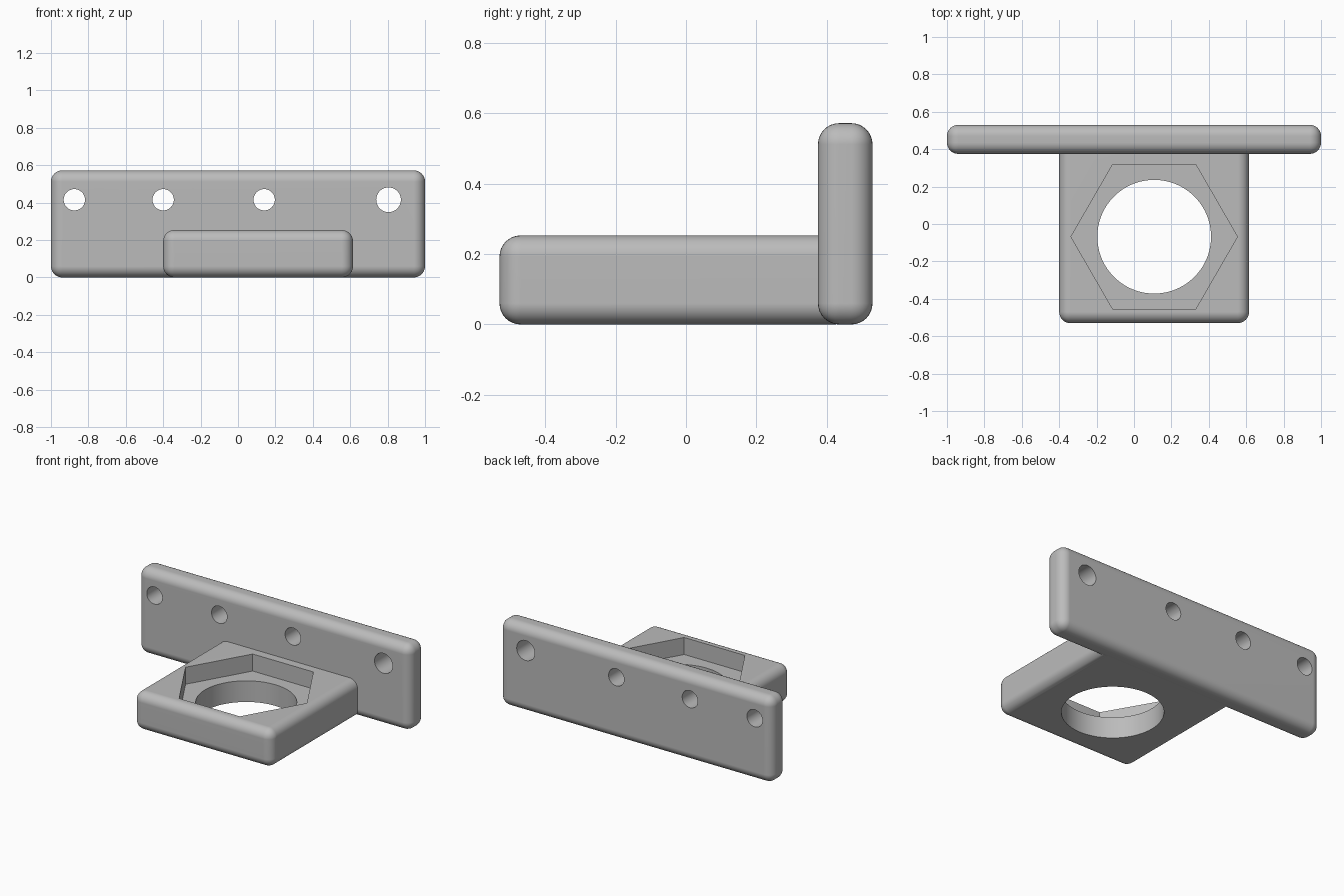
import bpy
import math

cube = bpy.data.objects.get("Cube")
if cube:
    bpy.data.objects.remove(cube, do_unlink=True)

# Single plain grey
grey = bpy.data.materials.new("plain_grey")
grey.use_nodes = True
colour = (0.5, 0.5, 0.5, 1)
grey.diffuse_color = colour
grey.node_tree.nodes["Principled BSDF"].inputs["Base Color"].default_value = colour


def apply_modifier(obj, name):
    bpy.ops.object.select_all(action="DESELECT")
    obj.select_set(True)
    bpy.context.view_layer.objects.active = obj
    bpy.ops.object.modifier_apply(modifier=name)


def rounded_box(name, low, high, radius=0.06):
    centre = [(a + b) / 2 for a, b in zip(low, high)]
    bpy.ops.mesh.primitive_cube_add(size=1, location=centre)
    obj = bpy.context.object
    obj.name = name
    obj.scale = [b - a for a, b in zip(low, high)]
    bpy.ops.object.transform_apply(location=True, rotation=True, scale=True)
    bevel = obj.modifiers.new("Bevel", "BEVEL")
    bevel.width = radius
    bevel.segments = 8
    apply_modifier(obj, "Bevel")
    obj.data.materials.append(grey)
    return obj


def combine(obj, other, operation):
    mod = obj.modifiers.new("Boolean", "BOOLEAN")
    mod.operation = operation
    mod.solver = "EXACT"
    mod.object = other
    apply_modifier(obj, "Boolean")
    bpy.data.objects.remove(other, do_unlink=True)


def cut_prism(obj, sides, radius, depth, location, rotation):
    bpy.ops.mesh.primitive_cylinder_add(
        vertices=sides, radius=radius, depth=depth, location=location, rotation=rotation)
    cutter = bpy.context.object
    cutter.hide_render = True
    cutter.data.materials.append(grey)
    combine(obj, cutter, "DIFFERENCE")


# Back plate joined to the forward shelf
bracket = rounded_box("mounting_bracket", (-1, 0.375, 0), (1, 0.53, 0.572))
shelf = rounded_box("shelf", (-0.4, -0.53, 0), (0.615, 0.48, 0.253))
combine(bracket, shelf, "UNION")

# Hexagonal nut pocket and round through hole
centre_x, centre_y, floor_z = 0.108, -0.068, 0.14
cut_prism(bracket, 6, 0.445, 0.4, (centre_x, centre_y, floor_z + 0.2), (0, 0, math.pi / 2 + math.pi))
cut_prism(bracket, 96, 0.304, 1, (centre_x, centre_y, 0.1), (0, 0, 0))

# Screw holes along the back plate
for x, radius in ((-0.875, 0.057), (-0.4, 0.057), (0.14, 0.057), (0.805, 0.066)):
    cut_prism(bracket, 48, radius, 0.5, (x, 0.45, 0.415), (math.pi / 2, 0, 0))

# Smooth rounded edges, flat faces and crisp cuts
bpy.ops.object.select_all(action="DESELECT")
bracket.select_set(True)
bpy.context.view_layer.objects.active = bracket
bpy.ops.object.shade_smooth_by_angle(angle=math.radians(30))
weighted = bracket.modifiers.new("Weighted normals", "WEIGHTED_NORMAL")
weighted.keep_sharp = True
